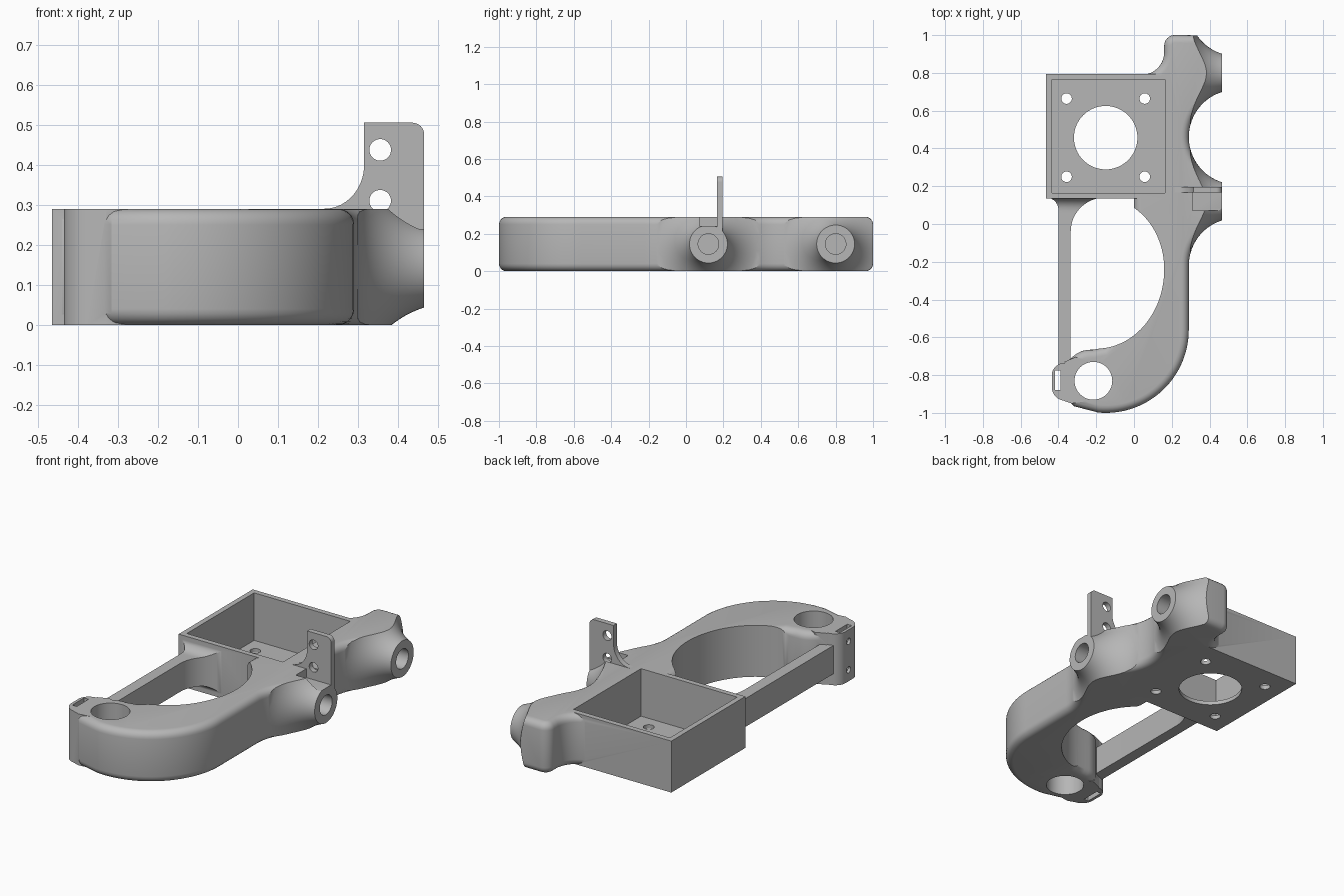
import bpy, bmesh
from math import sin, cos, sqrt, radians, pi
from mathutils import Matrix

if "Cube" in bpy.data.objects:
    bpy.data.objects.remove(bpy.data.objects["Cube"], do_unlink=True)

H = 0.29          # slab height
MID = H / 2
BOSS_Y = (0.12, 0.80)
END_X = 0.465

grey = bpy.data.materials.new("plain grey")
grey.use_nodes = True
grey.diffuse_color = (0.47, 0.47, 0.47, 1)
grey.node_tree.nodes["Principled BSDF"].inputs["Base Color"].default_value = (0.47, 0.47, 0.47, 1)


def finish(name, bm):
    bmesh.ops.recalc_face_normals(bm, faces=bm.faces)
    mesh = bpy.data.meshes.new(name)
    bm.to_mesh(mesh)
    bm.free()
    mesh.materials.append(grey)
    obj = bpy.data.objects.new(name, mesh)
    bpy.context.collection.objects.link(obj)
    return obj


def loft(name, rings):
    """Closed solid through rings with equal point counts."""
    bm = bmesh.new()
    loops = [[bm.verts.new(p) for p in ring] for ring in rings]
    n = len(loops[0])
    for a, b in zip(loops, loops[1:]):
        for i in range(n):
            j = (i + 1) % n
            bm.faces.new((a[i], a[j], b[j], b[i]))
    bm.faces.new(loops[0])
    bm.faces.new(loops[-1])
    return finish(name, bm)


def prism(name, outline, z0, z1):
    return loft(name, [[(x, y, z) for x, y in outline] for z in (z0, z1)])


def block(name, x0, x1, y0, y1, z0, z1):
    return prism(name, [(x0, y0), (x1, y0), (x1, y1), (x0, y1)], z0, z1)


def arc(cx, cy, rx, ry, a0, a1, n):
    steps = [radians(a0 + (a1 - a0) * i / n) for i in range(n + 1)]
    return [(cx + rx * cos(a), cy + ry * sin(a)) for a in steps]


def cylinder(name, center, r, depth, axis="Z", n=48):
    bm = bmesh.new()
    turn = {"Z": Matrix(), "X": Matrix.Rotation(pi / 2, 4, "Y"),
            "Y": Matrix.Rotation(pi / 2, 4, "X")}[axis]
    bmesh.ops.create_cone(bm, cap_ends=True, segments=n, radius1=r, radius2=r,
                          depth=depth, matrix=Matrix.Translation(center) @ turn)
    return finish(name, bm)


def combine(target, tool, mode):
    mod = target.modifiers.new("combine", "BOOLEAN")
    mod.operation = mode
    mod.solver = "EXACT"
    mod.object = tool
    bpy.ops.object.select_all(action="DESELECT")
    bpy.context.view_layer.objects.active = target
    target.select_set(True)
    bpy.ops.object.modifier_apply(modifier=mod.name)
    bpy.data.objects.remove(tool, do_unlink=True)


# Curved arm with two side bulges, rounded along its rims
g = 0.24
outline = arc(-0.15, -0.56, 0.44, 0.44, -95, 0, 28)
outline += arc(0.53, -0.22, g, g, 180, 90, 18)
outline += arc(0.53, 0.46, g, g, 270, 90, 36)
outline += arc(0.53, 1.14, g, g, 270, 216, 12)
outline += arc(0.215, 0.945, 0.055, 0.055, 90, 180, 8)
outline += arc(0.04, 0.91, 0.12, 0.12, 0, -90, 10)
outline += [(0.03, 0.7), (0, 0.3), (0, -0.4), (-0.1, -0.6), (-0.16, -0.655)]
outline += arc(-0.23, -0.83, 0.15, 0.165, 85, 235, 14)
bm = bmesh.new()
base = bm.faces.new([bm.verts.new((x, y, 0)) for x, y in outline])
top = bmesh.ops.extrude_face_region(bm, geom=[base])["geom"]
bmesh.ops.translate(bm, vec=(0, 0, H), verts=[v for v in top if isinstance(v, bmesh.types.BMVert)])
if base.is_valid is False or len(bm.faces) < len(outline) + 2:
    bm.faces.new([v for v in bm.verts if v.co.z < H / 2])
rims = [e for e in bm.edges if abs(e.verts[0].co.z - e.verts[1].co.z) < 0.01]
bmesh.ops.recalc_face_normals(bm, faces=bm.faces)
bmesh.ops.bevel(bm, geom=rims, offset=0.04, segments=5, profile=0.5,
                affect="EDGES", clamp_overlap=False)
body = finish("frame_body", bm)

# Trumpet-shaped bosses limit the bulges
limit = block("limit", -1, 0.30, -1.3, 1.3, -0.2, 0.5)
for by in BOSS_Y:
    rings = []
    for i in range(15):
        x = 0.292 + (END_X - 0.292) * i / 14
        r = 0.34 - sqrt(0.0625 - (x - 0.54) ** 2)
        rings.append([(x, by + y, MID + z) for y, z in arc(0, 0, r, r, 0, 352.5, 47)])
    combine(limit, loft("flare", rings), "UNION")
combine(body, limit, "INTERSECT")

# Square motor tray and sharp-edged end tab
combine(body, block("tray", -0.465, 0.19, 0.135, 0.795, 0, H), "UNION")
tab = [(-0.25, -0.72), (-0.31, -0.705), (-0.37, -0.73)]
tab += arc(-0.365, -0.80, 0.07, 0.065, 90, 180, 8)
tab += arc(-0.365, -0.865, 0.07, 0.07, 180, 260, 8)
tab += [(-0.33, -0.95), (-0.26, -0.94)]
combine(body, prism("tab", tab, 0, H), "UNION")

# Openings: hand loop, tray cavity, pocket and slot
loop = arc(-0.155, -0.24, 0.315, 0.374, 90, 0, 28)
loop += arc(-0.2, -0.24, 0.36, 0.42, 0, -90, 28)[1:]
cutters = [
    prism("loop_cut", loop, -0.1, 0.5),
    block("cavity", -0.435, 0.165, 0.165, 0.765, 0.022, 0.5),
    block("pocket", 0.31, 0.6, 0.072, 0.195, 0.24, 0.5),
    block("slot", -0.418, -0.39, -0.88, -0.775, -0.1, 0.5),
    cylinder("end_hole", (-0.215, -0.83, MID), 0.1, 1),
    cylinder("motor_hole", (-0.15, 0.457, 0), 0.168, 0.2, n=64),
]
for sx in (-1, 1):
    for sy in (-1, 1):
        cutters.append(cylinder("screw_hole", (-0.15 + sx * 0.207, 0.457 + sy * 0.207, 0), 0.028, 0.2, n=24))
for by in BOSS_Y:
    cutters.append(cylinder("boss_hole", (0.36, by, MID), 0.055, 0.3, "X"))
for z in (0.065, 0.225):
    cutters.append(cylinder("tab_hole", (-0.42, -0.828, z), 0.018, 0.1, "X", 20))
for c in cutters:
    combine(body, c, "DIFFERENCE")

# Side bar, flaring out where it meets the tray
rings = []
for i in range(13):
    t = i / 12
    y = 0.14 - 0.18 * (1 - cos(t * pi / 2))
    d = 0.14 - y
    s = 0.065 - sqrt(max(0, 0.065 ** 2 - max(0, 0.065 - d) ** 2))
    w = 0.18 * (1 - sqrt(max(0, 1 - (1 - d / 0.18) ** 2)))
    x0, x1, z0 = -0.4 - s, -0.335 + w, 0.065 - s
    rings.append([(x0, y, z0), (x1, y, z0), (x1, y, H - z0), (x0, y, H - z0)])
rings.append([(x, -0.76, z) for x, _, z in rings[-1]])
combine(body, loft("side_bar", rings), "UNION")

# Upright bracket plate with two holes
plate = [(0.465, 0.19)] + arc(0.435, 0.475, 0.03, 0.03, 0, 90, 8) + [(0.315, 0.505)]
plate += arc(0.215, 0.40, 0.10, 0.11, 0, -90, 14) + [(0.215, 0.27), (0.315, 0.19)]
bracket = loft("bracket", [[(x, y, z) for x, z in plate] for y in (0.166, 0.196)])
for z in (0.437, 0.31):
    combine(bracket, cylinder("bracket_hole", (0.355, 0.18, z), 0.027, 0.2, "Y", 32), "DIFFERENCE")

for obj in (body, bracket):
    bpy.ops.object.select_all(action="DESELECT")
    bpy.context.view_layer.objects.active = obj
    obj.select_set(True)
    bpy.ops.object.shade_smooth_by_angle(angle=radians(28))
